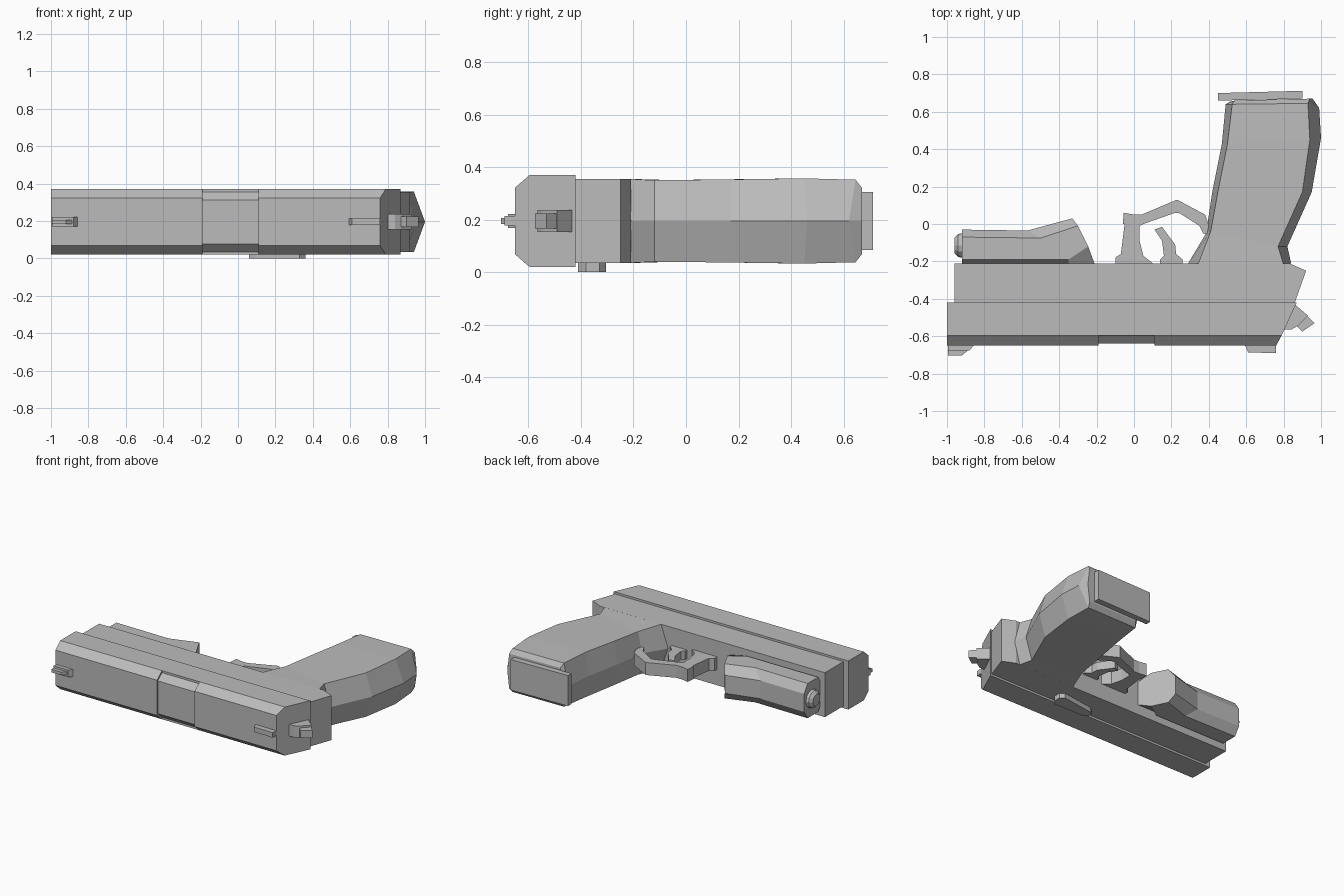
import bpy
import bmesh
from math import radians, cos, sin, pi

MID = 0.195  # height of the mirror plane the parts share

if "Cube" in bpy.data.objects:
    bpy.data.objects.remove(bpy.data.objects["Cube"], do_unlink=True)

grey = bpy.data.materials.new("matte_grey")
grey.use_nodes = True
grey.diffuse_color = (0.5, 0.5, 0.5, 1)
grey.node_tree.nodes["Principled BSDF"].inputs["Base Color"].default_value = (0.5, 0.5, 0.5, 1)


def loft(name, sections):
    """Skin matching closed rings of points and cap both ends."""
    bm = bmesh.new()
    rings = [[bm.verts.new(p) for p in s] for s in sections]
    n = len(rings[0])
    for a, b in zip(rings, rings[1:]):
        for i in range(n):
            j = (i + 1) % n
            bm.faces.new((a[i], a[j], b[j], b[i]))
    bm.faces.new(rings[0])
    bm.faces.new(rings[-1])
    bmesh.ops.remove_doubles(bm, verts=bm.verts[:], dist=0.0005)
    bmesh.ops.dissolve_limit(bm, angle_limit=radians(0.5), verts=bm.verts[:], edges=bm.edges[:])
    bmesh.ops.recalc_face_normals(bm, faces=bm.faces[:])
    mesh = bpy.data.meshes.new(name)
    bm.to_mesh(mesh)
    bm.free()
    mesh.materials.append(grey)
    obj = bpy.data.objects.new(name, mesh)
    bpy.context.collection.objects.link(obj)
    return obj


def prism(name, outline, half, mid=MID):
    """Extrude an outline by the same amount to both sides of a plane."""
    return loft(name, [[(x, y, mid + s * half) for x, y in outline] for s in (-1, 1)])


def mirrored_ring(points):
    """Close (x, y, half width) points with their mirror image."""
    return ([(x, y, MID + h) for x, y, h in points]
            + [(x, y, MID - h) for x, y, h in reversed(points)])


# Slide with chamfered top, slanted rear and shallow ejection port
def slide_section(x, port=False, rear=False):
    top, ledge, crown = (-0.64, 0.16, 0.118) if port else (-0.65, 0.175, 0.127)
    profile = [(-0.42, 0.175), (-0.595, 0.175), (-0.595, ledge), (top, crown)]
    ends = (0.87, 0.79, 0.79, 0.76) if rear else (x,) * 4
    return mirrored_ring([(e, y, h) for e, (y, h) in zip(ends, profile)])


loft("slide", [slide_section(-1), slide_section(-0.19), slide_section(-0.19, True),
               slide_section(0.11, True), slide_section(0.11), slide_section(0, rear=True)])

# Frame with rear tang
prism("frame", [(-0.96, -0.42), (0.86, -0.42), (0.92, -0.25), (0.83, -0.21), (-0.96, -0.21)], 0.16)

# Grip: front ridge, front edge, back edge, back ridge at each level
grip_levels = [
    ((0.29, -0.21), (0.345, -0.21), (0.80, -0.22), (0.84, -0.21), 0.16),
    ((0.385, -0.05), (0.41, -0.04), (0.77, -0.12), (0.82, -0.12), 0.155),
    ((0.42, 0.18), (0.45, 0.18), (0.90, 0.17), (0.95, 0.17), 0.158),
    ((0.47, 0.43), (0.50, 0.43), (0.94, 0.45), (1.0, 0.46), 0.162),
    ((0.49, 0.64), (0.525, 0.64), (0.93, 0.645), (0.99, 0.62), 0.157),
    ((0.515, 0.655), (0.54, 0.66), (0.94, 0.67), (0.955, 0.67), 0.125),
]
loft("grip", [[(*fr, MID), (*ff, MID + h), (*bk, MID + h), (*br, MID), (*bk, MID - h), (*ff, MID - h)]
              for fr, ff, bk, br, h in grip_levels])

# Magazine base plate
prism("magazine_plate", [(0.45, 0.66), (0.90, 0.67), (0.90, 0.712), (0.45, 0.70)], 0.11)

# Trigger guard and trigger
prism("trigger_guard", [
    (-0.10, -0.22), (-0.10, -0.18), (-0.07, -0.16), (-0.05, 0), (-0.06, 0), (-0.055, 0.06),
    (0, 0.05), (0.04, 0.05), (0.23, 0.13), (0.38, 0.05), (0.42, -0.06), (0.37, -0.05),
    (0.35, -0.01), (0.24, 0.06), (0.22, 0.06), (0.05, 0), (0.03, -0.01), (0.03, -0.09),
    (0.05, -0.17), (0.10, -0.21), (0.10, -0.22)], 0.045)
prism("trigger", [
    (0.11, -0.03), (0.15, -0.015), (0.19, -0.07), (0.22, -0.11), (0.225, -0.16), (0.26, -0.19),
    (0.26, -0.22), (0.14, -0.22), (0.14, -0.19), (0.16, -0.17), (0.15, -0.09)], 0.03)

# Lamp under the barrel, faceted with a swept rear
lamp_rows = [
    ((-0.92, -0.03), (-0.57, -0.035), (-0.33, 0.03), 0.065),
    ((-0.92, -0.07), (-0.50, -0.075), (-0.30, -0.01), 0.125),
    ((-0.92, -0.19), (-0.35, -0.19), (-0.245, -0.12), 0.125),
    ((-0.92, -0.215), (-0.35, -0.215), (-0.21, -0.215), 0.085),
]
loft("lamp_body", [mirrored_ring([(*row[i], row[3]) for row in lamp_rows]) for i in range(3)])
loft("lamp_lens", [[(x, -0.115 + r * cos(a * pi / 6), MID + r * sin(a * pi / 6)) for a in range(12)]
                   for x, r in ((-0.91, 0.066), (-0.94, 0.062), (-0.96, 0.042))])

# Hammer body and narrower spur
prism("hammer_body", [(0.80, -0.565), (0.84, -0.565), (0.875, -0.545), (0.93, -0.49),
                      (0.86, -0.43), (0.80, -0.43)], 0.042)
prism("hammer_spur", [(0.87, -0.545), (0.90, -0.575), (0.965, -0.53), (0.92, -0.485)], 0.028)

# Sights
prism("front_sight_base", [(-0.995, -0.64), (-0.995, -0.677), (-0.88, -0.677), (-0.85, -0.64)], 0.026)
prism("front_sight_blade", [(-0.995, -0.67), (-0.995, -0.703), (-0.92, -0.703), (-0.88, -0.67)], 0.011)
prism("rear_sight", [(0.59, -0.64), (0.61, -0.687), (0.76, -0.69), (0.76, -0.64)], 0.018)

# Slide release lever on the left face
prism("release_lever", [(0.06, -0.39), (0.09, -0.41), (0.33, -0.41), (0.36, -0.38),
                        (0.36, -0.33), (0.33, -0.305), (0.09, -0.34), (0.06, -0.36)], 0.02, 0.02)
